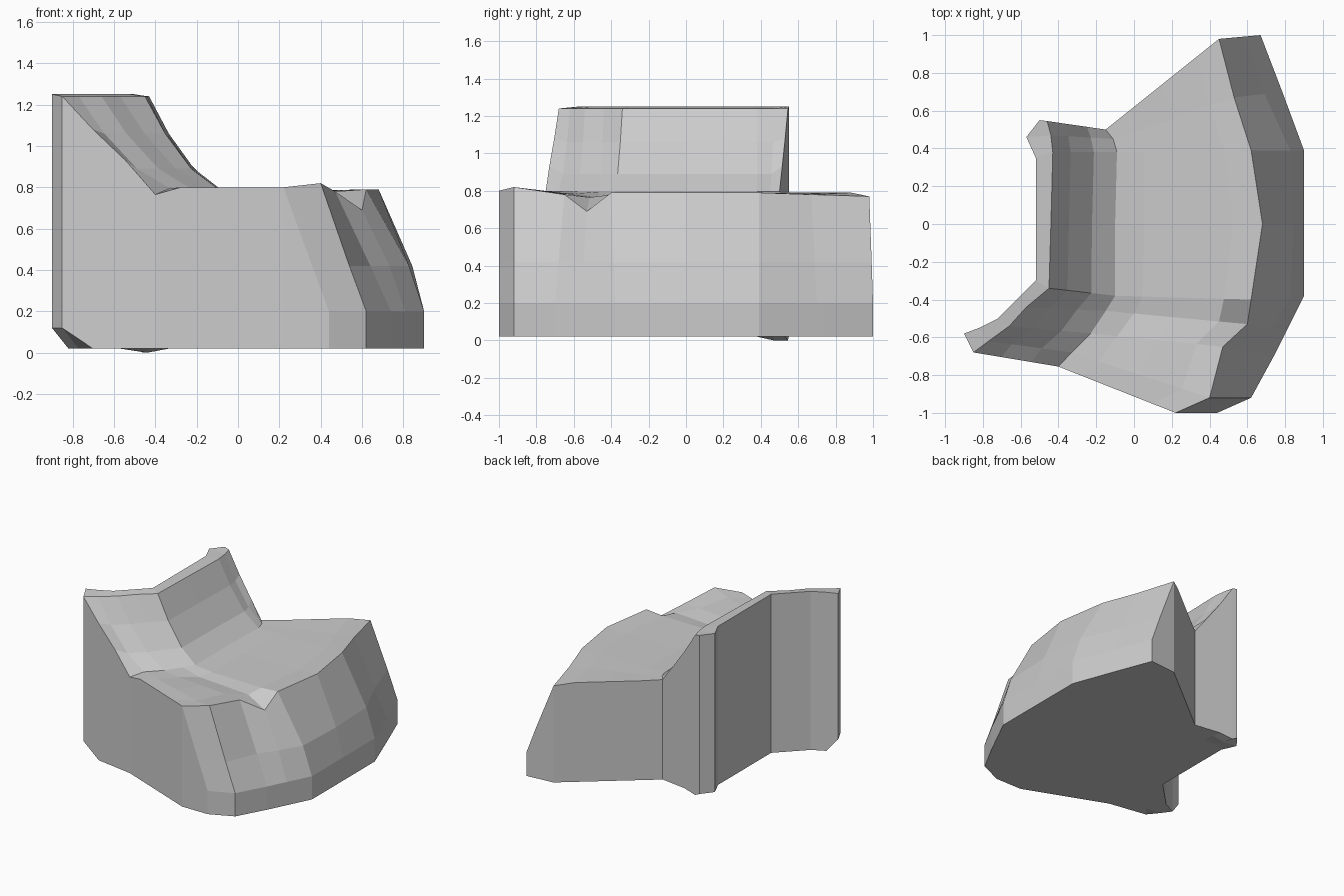
import bpy, bmesh
from mathutils import Vector

if "Cube" in bpy.data.objects:
    bpy.data.objects.remove(bpy.data.objects["Cube"])

# Plan of each cross-section, from the back corner round to the front wing:
# outer xy, lip xy, foot of backrest xy, seat rim xy, base xy, rim z, seat z
STATIONS = [
    ((-.50, .55), (-.46, .545), (-.15, .50), (.45, .98), (.67, 1.0), .77, .79),
    ((-.57, .46), (-.44, .47), (-.11, .45), (.53, .67), (.785, .70), .78, .785),
    ((-.52, .35), (-.43, .38), (-.09, .38), (.62, .39), (.90, .39), .79, .785),
    ((-.52, .00), (-.44, .00), (-.10, .00), (.68, .00), (.90, .00), .79, .78),
    ((-.52, -.30), (-.45, -.34), (-.10, -.38), (.62, -.40), (.90, -.38), .79, .78),
    ((-.62, -.40), (-.57, -.44), (-.15, -.46), (.60, -.53), (.81, -.56), .69, .765),
    ((-.72, -.50), (-.66, -.54), (-.23, -.58), (.47, -.65), (.74, -.70), .78, .785),
    ((-.82, -.55), (-.77, -.62), (-.33, -.68), (.40, -.92), (.62, -.92), .82, .80),
    ((-.90, -.58), (-.85, -.68), (-.40, -.755), (.22, -1.0), (.44, -1.0), .80, .80),
]
FLOOR = .02


def mix(a, b, t):
    return Vector(a).lerp(Vector(b), t)


def section(i, row):
    """Top chain and matching floor chain of one cross-section."""
    outer, lip, foot, rim, base, rim_z, seat_z = row
    last = len(STATIONS) - 1
    end = i in (0, last)
    foot_z = .765 if i == last else .795
    slope = [(.33, 1.08), (.68, .93)] if end else [(.28, 1.06), (.64, .89)]
    top = [(outer, 1.25), (lip, 1.24)]
    top += [(mix(lip, foot, t), z) for t, z in slope]
    top.append((foot, foot_z))
    top += [(mix(foot, rim, t), seat_z) for t in (.2, .5, .8)]
    top.append((rim, rim_z))
    bulge = .74 if 1 < i < 5 else .63
    top += [(mix(rim, base, bulge), .42), (base, .2)]
    low = [(xy, FLOOR) for xy, z in top]
    if i < 2:
        low[1] = (lip, 0.0)
    if i == last:
        low[0], low[1] = (outer, .12), (lip, .12)
    return [[Vector((p[0], p[1], z)) for p, z in chain] for chain in (top, low)]


# One closed solid: top skin, underside, back wall, front rim and end walls
bm = bmesh.new()
grid = [[[bm.verts.new(v) for v in chain] for chain in section(i, r)]
        for i, r in enumerate(STATIONS)]
cols = len(grid[0][0])
for a, b in zip(grid, grid[1:]):
    for side in (0, 1):
        for k in range(cols - 1):
            bm.faces.new((a[side][k], a[side][k + 1], b[side][k + 1], b[side][k]))
    for k in (0, cols - 1):
        bm.faces.new((a[0][k], a[1][k], b[1][k], b[0][k]))
for s in (grid[0], grid[-1]):
    for k in range(cols - 1):
        bm.faces.new((s[0][k], s[0][k + 1], s[1][k + 1], s[1][k]))
bmesh.ops.recalc_face_normals(bm, faces=bm.faces)

mesh = bpy.data.meshes.new("sofa_block")
bm.to_mesh(mesh)
bm.free()
sofa = bpy.data.objects.new("sofa_block", mesh)
bpy.context.collection.objects.link(sofa)
